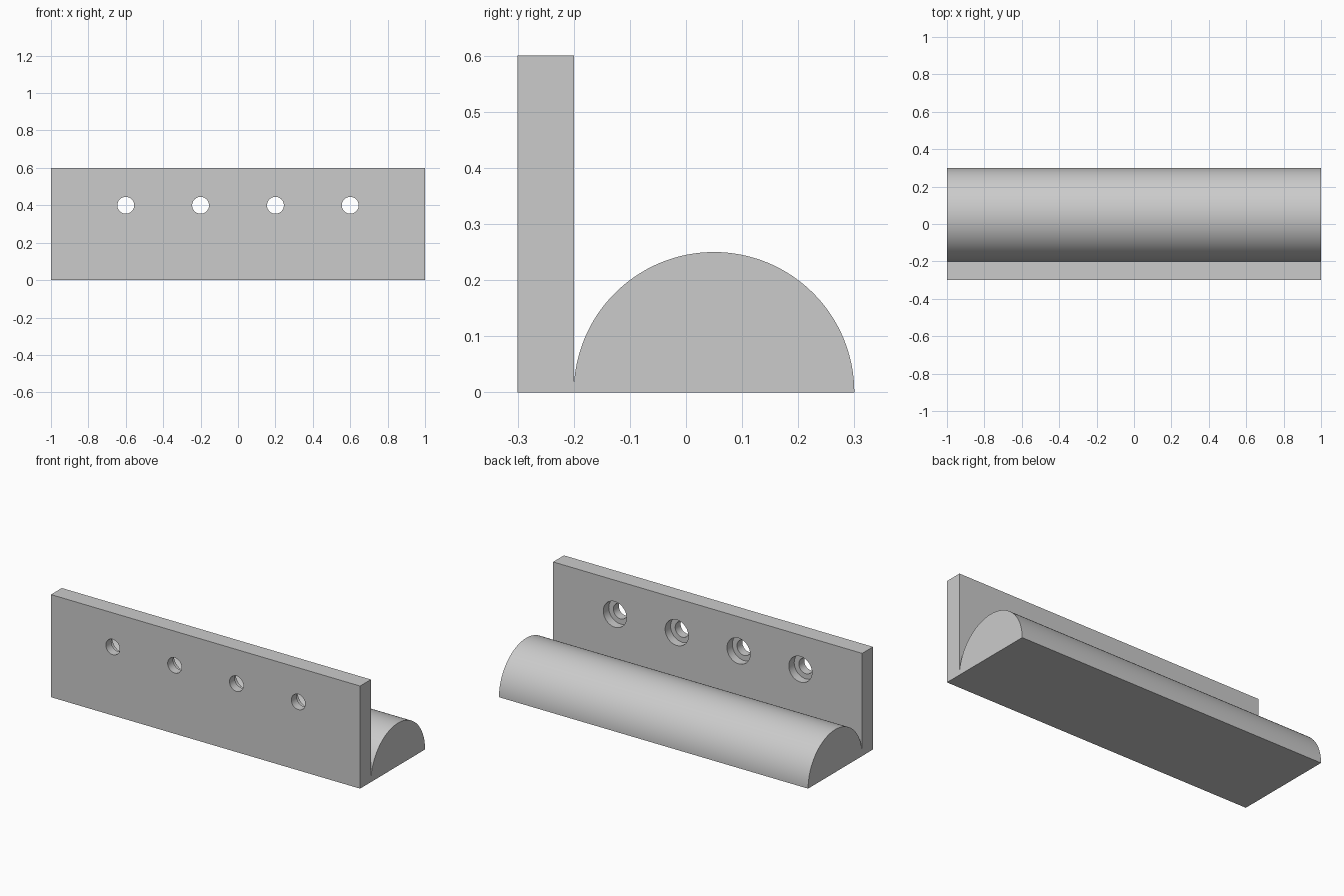
import bpy, bmesh, math
from mathutils import Matrix, Vector

cube = bpy.data.objects.get("Cube")
if cube:
    bpy.data.objects.remove(cube, do_unlink=True)

LENGTH = 2.0
GREY = (0.6, 0.6, 0.6, 1.0)

grey = bpy.data.materials.new("light grey")
grey.use_nodes = True
grey.diffuse_color = GREY
grey.node_tree.nodes["Principled BSDF"].inputs["Base Color"].default_value = GREY


def add_object(name, bm):
    bmesh.ops.recalc_face_normals(bm, faces=bm.faces)
    mesh = bpy.data.meshes.new(name)
    bm.to_mesh(mesh)
    bm.free()
    mesh.materials.append(grey)
    obj = bpy.data.objects.new(name, mesh)
    bpy.context.collection.objects.link(obj)
    return obj


def extrude_profile(name, profile):
    """Sweep a closed (y, z) profile along the full length in x."""
    bm = bmesh.new()
    face = bm.faces.new([bm.verts.new((-LENGTH / 2, y, z)) for y, z in profile])
    swept = bmesh.ops.extrude_face_region(bm, geom=[face], use_keep_orig=True)
    moved = [v for v in swept["geom"] if isinstance(v, bmesh.types.BMVert)]
    bmesh.ops.translate(bm, verts=moved, vec=(LENGTH, 0, 0))
    return add_object(name, bm)


def stepped_cutter(name, steps, x, z, segments=48):
    """Revolve (radius, y) steps around a y-directed axis."""
    bm = bmesh.new()
    rings = []
    for radius, y in steps:
        ring = bmesh.ops.create_circle(
            bm, segments=segments, radius=radius,
            matrix=Matrix.Translation((x, y, z)) @ Matrix.Rotation(math.pi / 2, 4, "X"))
        rings.append(ring["verts"])
    for a, b in zip(rings, rings[1:]):
        for i in range(segments):
            j = (i + 1) % segments
            bm.faces.new((a[i], a[j], b[j], b[i]))
    bm.faces.new(rings[0])
    bm.faces.new(rings[-1])
    return add_object(name, bm)


def smooth(obj):
    bpy.ops.object.select_all(action="DESELECT")
    obj.select_set(True)
    bpy.context.view_layer.objects.active = obj
    bpy.ops.object.shade_smooth_by_angle(angle=math.radians(30))


# Upright mounting plate
plate = extrude_profile("mounting_plate", [(-0.3, 0), (-0.2, 0), (-0.2, 0.6), (-0.3, 0.6)])

# Four screw holes, counterbored from the back
bore = [(0.045, -0.35), (0.045, -0.25), (0.075, -0.25), (0.075, -0.15)]
for x in (-0.6, -0.2, 0.2, 0.6):
    cutter = stepped_cutter("hole_cutter", bore, x, 0.4)
    cutter.hide_render = True
    bpy.context.view_layer.objects.active = plate
    cut = plate.modifiers.new("screw hole", "BOOLEAN")
    cut.object = cutter
    cut.operation = "DIFFERENCE"
    cut.solver = "EXACT"
    bpy.ops.object.modifier_apply(modifier=cut.name)
    bpy.data.objects.remove(cutter, do_unlink=True)
smooth(plate)

# Half-round bar along the foot of the plate
ARC = 64
arc = [(0.05 + 0.25 * math.cos(math.pi * i / ARC), 0.25 * math.sin(math.pi * i / ARC))
       for i in range(ARC + 1)]
smooth(extrude_profile("half_round_bar", arc))
